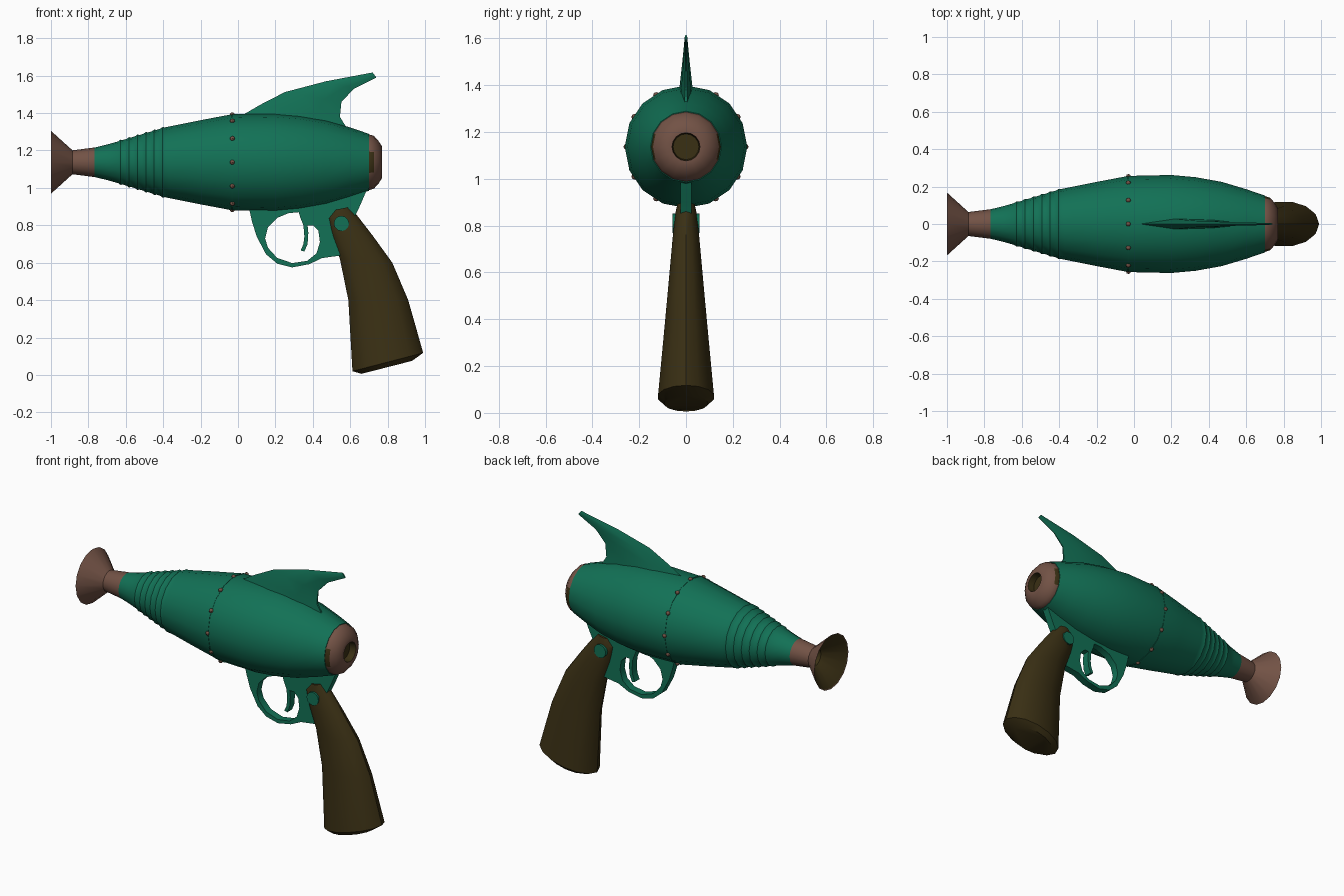
import bpy, bmesh, math
from mathutils import Vector

if "Cube" in bpy.data.objects:
    bpy.data.objects.remove(bpy.data.objects["Cube"])

AXIS_Z = 1.137  # height of the barrel axis


def material(name, rgb):
    m = bpy.data.materials.new(name)
    m.diffuse_color = (*rgb, 1)
    m.use_nodes = True
    m.node_tree.nodes["Principled BSDF"].inputs["Base Color"].default_value = m.diffuse_color
    return m


GREEN = material("teal green", (0.006, 0.165, 0.092))
BROWN = material("dusty brown", (0.17, 0.085, 0.06))
OLIVE = material("dark olive", (0.042, 0.029, 0.007))


def finish(bm, name, mats, angle=35):
    bmesh.ops.recalc_face_normals(bm, faces=bm.faces[:])
    me = bpy.data.meshes.new(name)
    bm.to_mesh(me)
    bm.free()
    ob = bpy.data.objects.new(name, me)
    bpy.context.collection.objects.link(ob)
    for m in mats:
        me.materials.append(m)
    smooth(ob, angle)
    return ob


def smooth(ob, angle):
    bpy.ops.object.select_all(action='DESELECT')
    ob.select_set(True)
    bpy.context.view_layer.objects.active = ob
    bpy.ops.object.shade_smooth_by_angle(angle=math.radians(angle))


def loft(bm, rings, mats=None, caps=True):
    """Skin a list of closed point rings; mats gives one index per band."""
    vs = [[bm.verts.new(p) for p in r] for r in rings]
    n = len(vs[0])
    for k in range(len(vs) - 1):
        for i in range(n):
            j = (i + 1) % n
            f = bm.faces.new((vs[k][i], vs[k][j], vs[k + 1][j], vs[k + 1][i]))
            f.material_index = mats[k] if mats else 0
    if caps:
        bm.faces.new(vs[0])
        f = bm.faces.new(vs[-1])
        f.material_index = mats[-1] if mats else 0


def lathe(profile, mats=None, n=16):
    bm = bmesh.new()
    a = [2 * math.pi * i / n for i in range(n)]
    loft(bm, [[(x, r * math.sin(t), AXIS_Z + r * math.cos(t)) for t in a]
              for x, r in profile], mats)
    return bm


# Body: tapered shell with fine raised rings on the nose
profile = [(-0.77, 0.078), (-0.70, 0.095)]
for i in range(6):
    x = -0.64 + i * 0.045
    r = 0.112 + (x + 0.64) * 0.30
    profile += [(x, r), (x + 0.012, r + 0.009), (x + 0.024, r + 0.007)]
profile += [(-0.37, 0.191), (-0.20, 0.225), (-0.03, 0.257), (0.20, 0.262), (0.33, 0.25),
            (0.47, 0.225), (0.60, 0.186), (0.70, 0.152)]
finish(lathe(profile), "body", [GREEN])

# Seam band and rivets around the widest part
finish(lathe([(-0.034, 0.25), (-0.034, 0.2585), (-0.026, 0.2595), (-0.026, 0.25)]),
       "seam", [GREEN])
bm = bmesh.new()
for i in range(12):
    t = i * math.pi / 6
    res = bmesh.ops.create_uvsphere(bm, u_segments=8, v_segments=6, radius=0.013)
    bmesh.ops.translate(bm, verts=res["verts"], vec=Vector(
        (-0.03, 0.254 * math.sin(t), AXIS_Z + 0.254 * math.cos(t))))
finish(bm, "rivets", [BROWN])

# Muzzle: neck and flared bell with a dark inside
finish(lathe([(-0.75, 0.08), (-0.775, 0.078), (-0.885, 0.064), (-1.0, 0.168),
              (-0.998, 0.163), (-0.89, 0.055), (-0.82, 0.05)],
             [0, 0, 0, 0, 1, 1]), "muzzle", [BROWN, OLIVE])

# Rear cap: rounded ring with dark side panels and dark centre hole
bm = lathe([(0.69, 0.148), (0.70, 0.149), (0.727, 0.141), (0.752, 0.113), (0.77, 0.085),
            (0.77, 0.06), (0.73, 0.055)], [0, 0, 0, 0, 0, 1])
for f in bm.faces:
    c = f.calc_center_median()
    if len(f.verts) == 4 and 0.70 < c.x < 0.73 and abs(c.z - AXIS_Z) < 0.07:
        f.material_index = 1
finish(bm, "rear_cap", [BROWN, OLIVE])

# Top fin: lens-shaped sections from base to swept tip
front = [(0.0, 1.375), (0.12, 1.445), (0.25, 1.512), (0.47, 1.57), (0.72, 1.617)]
rear = [(0.60, 1.29), (0.545, 1.38), (0.553, 1.46), (0.62, 1.53), (0.74, 1.59)]
thick = [0.032, 0.024, 0.016, 0.010, 0.005]
rings = []
for (fx, fz), (rx, rz), t in zip(front, rear, thick):
    ring = []
    for u, s in ((0, 0), (0.3, 1), (0.7, 0.8), (1, 0.2), (1, -0.2), (0.7, -0.8), (0.3, -1)):
        ring.append((fx + (rx - fx) * u, t * s, fz + (rz - fz) * u))
    rings.append(ring)
bm = bmesh.new()
loft(bm, rings)
finish(bm, "top_fin", [GREEN])

# Grip: elliptical sections between a front and a back edge
front = [(0.515, 0.882), (0.476, 0.835), (0.50, 0.74), (0.545, 0.62), (0.59, 0.40),
         (0.612, 0.02), (0.66, 0.006)]
rear = [(0.595, 0.898), (0.625, 0.868), (0.72, 0.745), (0.825, 0.60), (0.91, 0.40),
        (0.99, 0.118), (0.93, 0.075)]
width = [0.038, 0.046, 0.059, 0.071, 0.091, 0.122, 0.095]
rings = []
for (fx, fz), (rx, rz), w in zip(front, rear, width):
    ring = []
    for i in range(14):
        t = 2 * math.pi * i / 14
        u = 0.5 - 0.5 * math.cos(t)
        ring.append((fx + (rx - fx) * u, w * math.sin(t), fz + (rz - fz) * u))
    rings.append(ring)
bm = bmesh.new()
loft(bm, rings)
finish(bm, "grip", [OLIVE])

# Pivot pin through the grip
bm = bmesh.new()
loft(bm, [[(0.553 + 0.041 * math.cos(i * math.pi / 6), y, 0.81 + 0.041 * math.sin(i * math.pi / 6))
           for i in range(12)] for y in (-0.058, 0.058)])
finish(bm, "grip_pin", [GREEN])

# Trigger guard: flat plate whose opening leaves the trigger standing
outer = [(0.05, 0.93), (0.075, 0.82), (0.10, 0.74), (0.15, 0.645), (0.21, 0.595), (0.29, 0.575),
         (0.38, 0.592), (0.45, 0.625), (0.56, 0.64), (0.61, 0.82), (0.65, 0.90), (0.687, 0.985),
         (0.66, 1.03)]
hole = [(0.145, 0.73), (0.16, 0.79), (0.21, 0.84), (0.27, 0.865), (0.325, 0.87), (0.332, 0.845),
        (0.35, 0.80), (0.355, 0.74), (0.35, 0.70), (0.335, 0.665), (0.355, 0.66), (0.372, 0.70),
        (0.376, 0.76), (0.372, 0.80), (0.40, 0.80), (0.43, 0.77), (0.438, 0.71), (0.42, 0.65),
        (0.37, 0.61), (0.29, 0.598), (0.21, 0.625), (0.16, 0.68)]
cu = bpy.data.curves.new("trigger_guard", 'CURVE')
cu.dimensions = '2D'
cu.fill_mode = 'BOTH'
cu.extrude = 0.023
for pts in (outer, hole):
    sp = cu.splines.new('POLY')
    sp.points.add(len(pts) - 1)
    for p, (x, z) in zip(sp.points, pts):
        p.co = (x, z, 0, 1)
    sp.use_cyclic_u = True
cu.materials.append(GREEN)
guard = bpy.data.objects.new("trigger_guard", cu)
bpy.context.collection.objects.link(guard)
guard.rotation_euler.x = math.pi / 2
bpy.ops.object.select_all(action='DESELECT')
guard.select_set(True)
bpy.context.view_layer.objects.active = guard
bpy.ops.object.convert(target='MESH')
smooth(bpy.context.view_layer.objects.active, 35)
